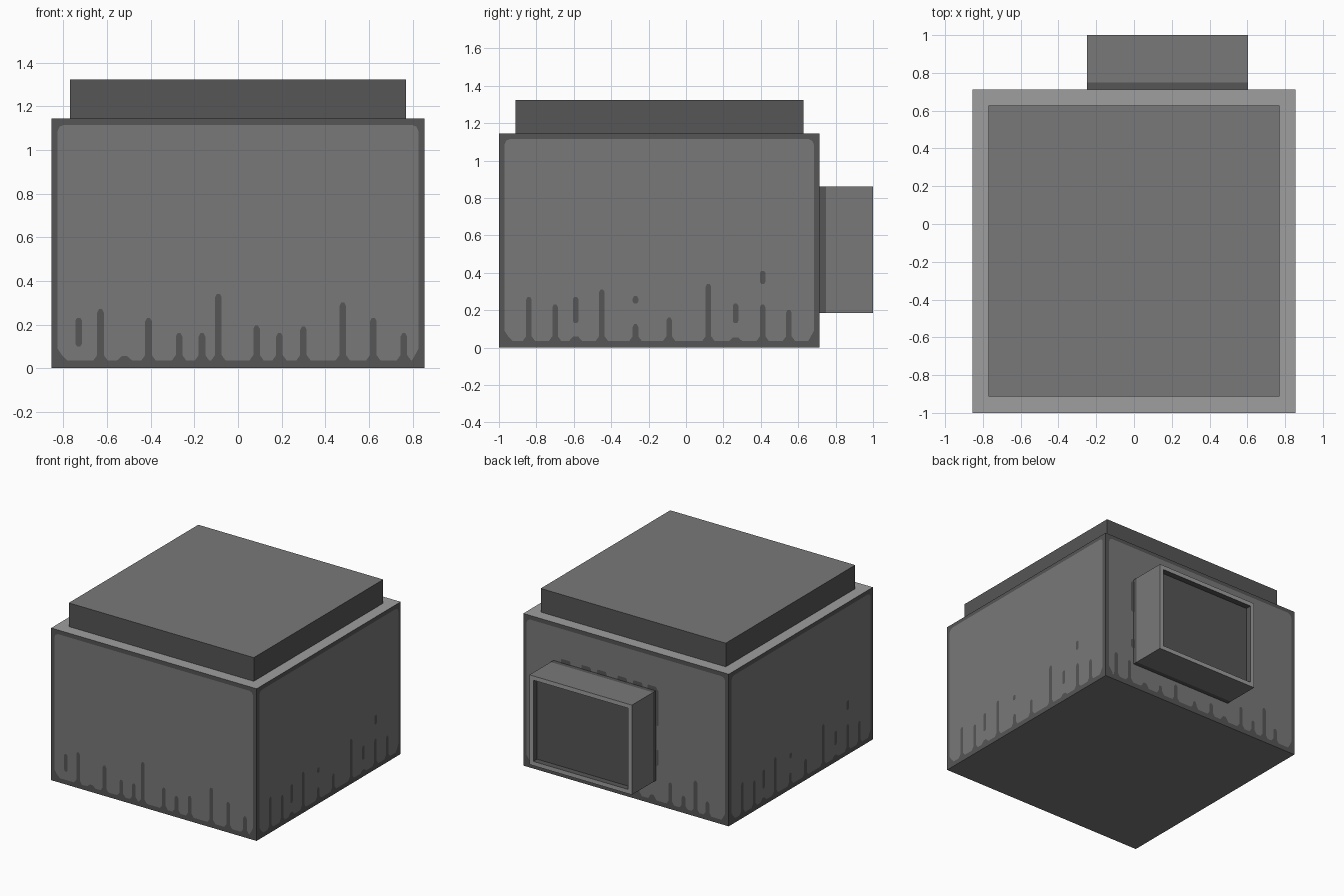
import bpy, bmesh
from mathutils import Vector

if "Cube" in bpy.data.objects:
    bpy.data.objects.remove(bpy.data.objects["Cube"])


def material(name, v):
    m = bpy.data.materials.new(name)
    m.diffuse_color = (v, v, v, 1)
    m.use_nodes = True
    m.node_tree.nodes["Principled BSDF"].inputs["Base Color"].default_value = m.diffuse_color
    return m


LIGHT = material("light grey", 0.342)
MID = material("mid grey", 0.190)
DARK = material("dark grey", 0.092)


def finish(name, bm, mats):
    me = bpy.data.meshes.new(name)
    bm.to_mesh(me)
    bm.free()
    for m in mats:
        me.materials.append(m)
    ob = bpy.data.objects.new(name, me)
    bpy.context.collection.objects.link(ob)
    return ob


def box_bm(lo, hi):
    bm = bmesh.new()
    bmesh.ops.create_cube(bm, size=1)
    lo, hi = Vector(lo), Vector(hi)
    for v in bm.verts:
        v.co = [(lo[i] + hi[i]) / 2 + v.co[i] * (hi[i] - lo[i]) for i in range(3)]
    bm.normal_update()
    return bm


X, Y0, Y1, H = 0.855, -1.0, 0.713, 1.145
MIDY = (Y0 + Y1) / 2

# Main body: light ledge, dark side edges, mid underside
bm = box_bm((-X, Y0, 0), (X, Y1, H))
for f in bm.faces:
    f.material_index = 0 if f.normal.z > 0.5 else 1 if f.normal.z < -0.5 else 2
finish("body", bm, [LIGHT, MID, DARK])

# Raised lid: mid top, dark sides
bm = box_bm((-0.77, -0.912, H), (0.77, 0.627, 1.323))
for f in bm.faces:
    f.material_index = 0 if f.normal.z > 0.5 else 1
finish("lid", bm, [MID, DARK])

# Back duct: dark collar at the wall, mid sides, light rim, dark recess
finish("duct_collar", box_bm((-0.25, Y1, 0.185), (0.603, 0.748, 0.86)), [DARK])
bm = box_bm((-0.25, 0.748, 0.185), (0.603, 1.0, 0.86))
mouth = next(f for f in bm.faces if f.normal.y > 0.5)
rim = bmesh.ops.inset_region(bm, faces=[mouth], thickness=0.045)["faces"]
for f in rim:
    f.material_index = 1
walls = bmesh.ops.inset_region(bm, faces=[mouth], thickness=0.0, depth=-0.045)["faces"]
for f in walls + [mouth]:
    f.material_index = 2
finish("duct", bm, [MID, LIGHT, DARK])


# Wall panels with worn borders and drips cut into the lower edge
def face(bm, pts, to_world):
    return bm.faces.new([bm.verts.new(to_world(u, v)) for u, v in pts])


def panel_outline(half, drips):
    e, base = half - 0.028, 0.035
    pts = [(-e, 0.09), (-e + 0.02, 0.06), (-e + 0.045, base)]
    for u, h in sorted(drips):
        if h < 0.08:
            side = [(0.035, base), (0.012, h)]
        else:
            side = [(0.033, base), (0.015, 0.06), (0.015, h - 0.015), (0.007, h)]
        pts += [(u - a, b) for a, b in side] + [(u + a, b) for a, b in reversed(side)]
    pts += [(e - 0.03, base), (e - 0.01, 0.07), (e, 0.09)]
    t = H - 0.03
    pts += [(e, t - 0.03), (e - 0.009, t - 0.009), (e - 0.03, t),
            (-e + 0.03, t), (-e + 0.009, t - 0.009), (-e, t - 0.03)]
    return pts


def spot(u, a, b, w=0.015):
    c = min(0.012, (b - a) / 3)
    d = w - min(w, 0.012) * 0.6
    return [(u - w, a + c), (u - d, a), (u + d, a), (u + w, a + c),
            (u + w, b - c), (u + d, b), (u - d, b), (u - w, b - c)]


def wall(name, origin, along, out, drips, spots):
    origin, along, out = Vector(origin), Vector(along), Vector(out)
    bm = bmesh.new()
    face(bm, panel_outline(X, drips),
         lambda u, v: origin + along * u + Vector((0, 0, v)) + out * 0.002)
    for s in spots:
        f = face(bm, spot(*s),
                 lambda u, v: origin + along * u + Vector((0, 0, v)) + out * 0.004)
        f.material_index = 1
    finish(name, bm, [MID, DARK])


front = [(-0.63, .27), (-0.52, .055), (-0.41, .23), (-0.27, .16), (-0.165, .16),
         (-0.09, .34), (0.085, .195), (0.19, .16), (0.30, .19), (0.48, .30),
         (0.62, .23), (0.76, .16)]
# right-hand wall positions are y values shifted to the wall centre
right = [(y - MIDY, h) for y, h in
         [(-.84, .27), (-.70, .23), (-.59, .06), (-.45, .31), (-.27, .125),
          (-.09, .16), (.12, .34), (.265, .055), (.41, .23), (.55, .20)]]
right_spots = [(y - MIDY, a, b) for y, a, b in
               [(-.59, .13, .27), (-.27, .235, .275), (.265, .13, .235), (.41, .34, .41)]]
back = [(-x, h) for x, h in
        [(.76, .22), (.64, .2), (.5, .07), (.36, .1), (.22, .16), (.05, .09),
         (-.1, .13), (-.22, .07), (-.37, .2), (-.48, .13), (-.58, .27), (-.68, .14)]]
# Grime patches peeking out around the duct
back_spots = [(-x, 0.82, 0.89, 0.04) for x in (.5, .33, .2, .03, -.1, -.22)]
back_spots += [(0.25, .6, .87, .025), (0.25, .3, .42, .025),
               (-0.603, .6, .84, .025), (-0.603, .31, .38, .025)]

wall("front_panel", (0, Y0, 0), (1, 0, 0), (0, -1, 0), front, [(-0.73, .10, .23)])
wall("right_panel", (X, MIDY, 0), (0, 1, 0), (1, 0, 0), right, right_spots)
wall("back_panel", (0, Y1, 0), (-1, 0, 0), (0, 1, 0), back, back_spots)
wall("left_panel", (-X, MIDY, 0), (0, -1, 0), (-1, 0, 0), right, right_spots)
